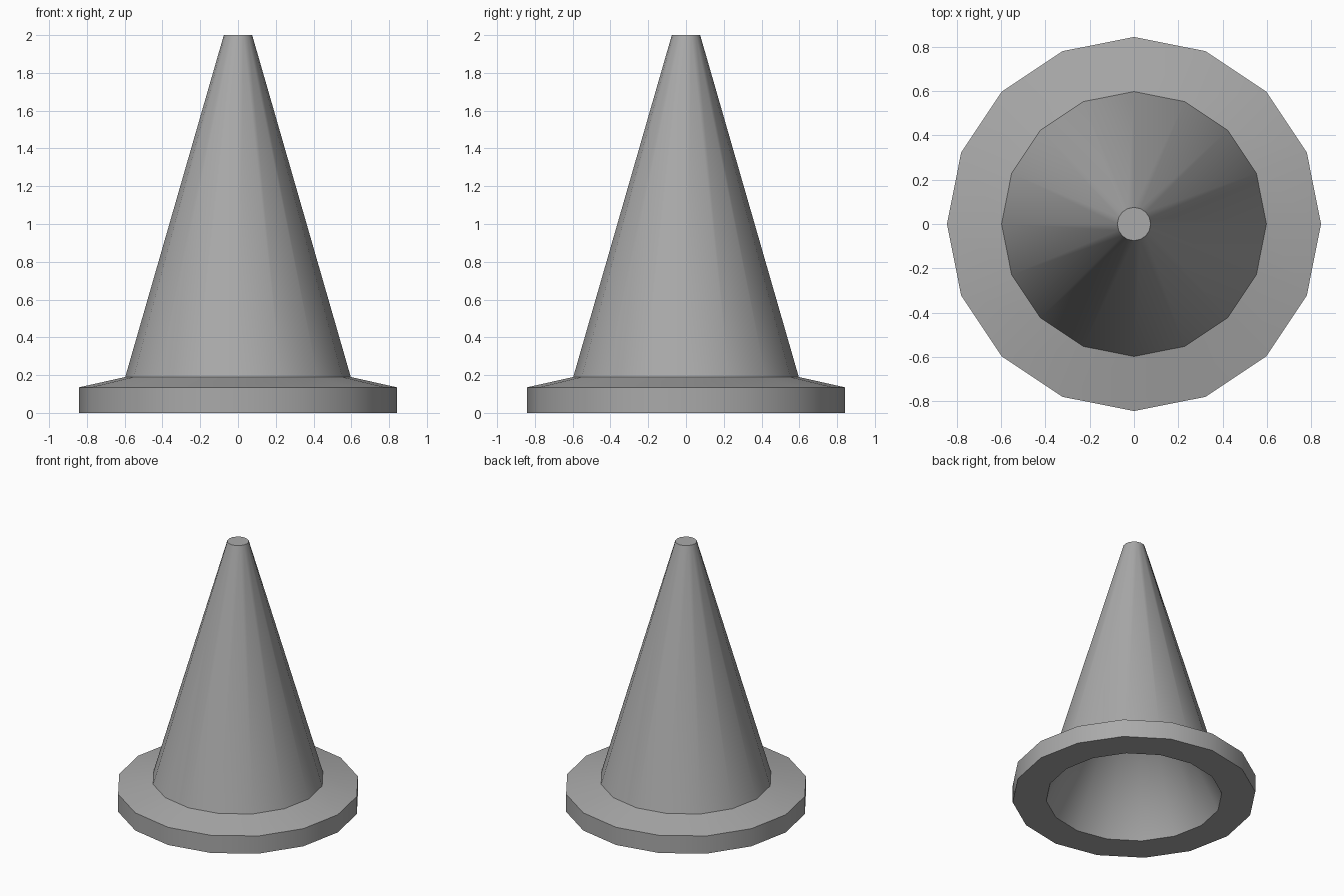
import bpy
import bmesh
from math import cos, sin, tau, radians

SIDES = 16

cube = bpy.data.objects.get("Cube")
if cube:
    bpy.data.objects.remove(cube, do_unlink=True)

grey = bpy.data.materials.new("plain grey")
grey.use_nodes = True
colour = (0.4, 0.4, 0.4, 1)
grey.diffuse_color = colour
grey.node_tree.nodes["Principled BSDF"].inputs["Base Color"].default_value = colour

# Radius and height, from the inner mouth, around the base and up the outside
profile = [
    (0.61, 0.0),    # inner mouth
    (0.843, 0.0),   # underside rim
    (0.843, 0.135), # base rim
    (0.597, 0.19),  # foot of the cone
    (0.075, 2.0),   # outer top
]

bm = bmesh.new()
rings = [[bm.verts.new((r * cos(tau * i / SIDES), r * sin(tau * i / SIDES), z))
          for i in range(SIDES)] for r, z in profile]
hollow_tip = bm.verts.new((0, 0, 1.25))

# Pointed hollow inside, walls between neighbouring rings, flat top
for i in range(SIDES):
    j = (i + 1) % SIDES
    bm.faces.new((hollow_tip, rings[0][i], rings[0][j]))
    for low, high in zip(rings, rings[1:]):
        bm.faces.new((low[i], low[j], high[j], high[i]))
bm.faces.new(rings[-1])
bmesh.ops.recalc_face_normals(bm, faces=bm.faces)

mesh = bpy.data.meshes.new("hollow_cone")
bm.to_mesh(mesh)
bm.free()
mesh.materials.append(grey)
cone = bpy.data.objects.new("hollow_cone", mesh)
bpy.context.collection.objects.link(cone)

# Smooth walls with crisp rims
bpy.ops.object.select_all(action="DESELECT")
cone.select_set(True)
bpy.context.view_layer.objects.active = cone
bpy.ops.object.shade_smooth_by_angle(angle=radians(30))
